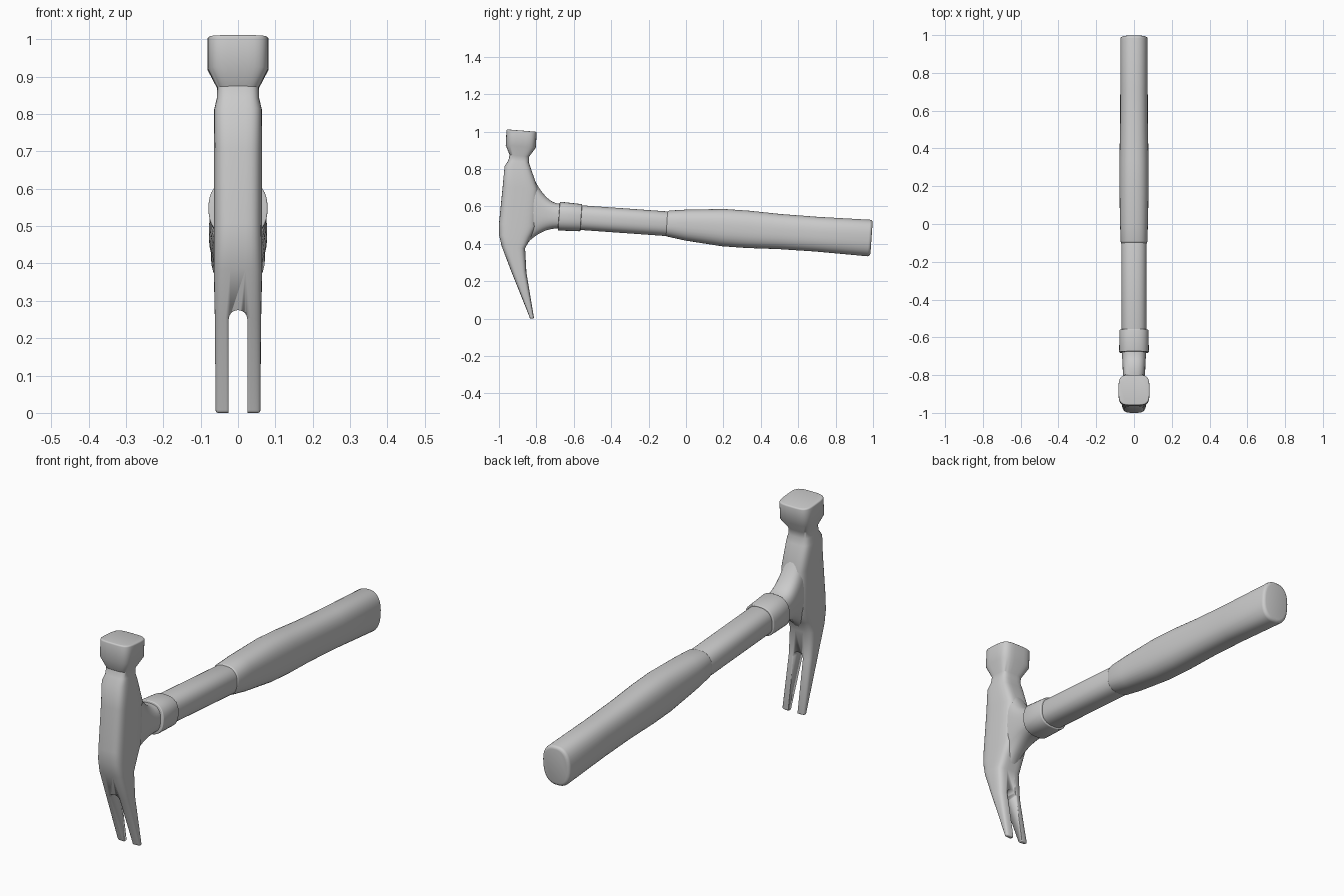
import bpy, bmesh, math

cube = bpy.data.objects.get("Cube")
if cube:
    bpy.data.objects.remove(cube, do_unlink=True)


def finish(bm, name):
    bmesh.ops.recalc_face_normals(bm, faces=bm.faces)
    mesh = bpy.data.meshes.new(name)
    bm.to_mesh(mesh)
    bm.free()
    obj = bpy.data.objects.new(name, mesh)
    bpy.context.collection.objects.link(obj)
    bpy.ops.object.select_all(action='DESELECT')
    obj.select_set(True)
    bpy.context.view_layer.objects.active = obj
    bpy.ops.object.shade_smooth_by_angle(angle=math.radians(35))
    return obj


def rounded_end(section, radius, direction):
    """Replace an end section by a quarter-round edge, listed inside to outside."""
    position, centre, depth, width = section
    rings = []
    for step in range(4):
        angle = step / 3 * math.pi / 2
        inset = radius * (1 - math.cos(angle))
        back = radius * (1 - math.sin(angle))
        rings.append((position - direction * back, centre, depth - inset, width - inset))
    return rings


def superellipse(angle, power):
    def bend(value):
        return math.copysign(abs(value) ** (2 / power), value)
    return bend(math.cos(angle)), bend(math.sin(angle))


def loft(name, sections, power, slant, upright=False, radius=0.004, sides=32):
    """Skin sections of (position, centre, half depth, half width) along y, or z if upright."""
    first, *middle, last = sections
    sections = rounded_end(first, radius, -1)[::-1] + middle + rounded_end(last, radius, 1)
    bm = bmesh.new()
    rings = []
    for position, centre, depth, width in sections:
        ring = []
        for i in range(sides):
            across, up = superellipse(math.tau * (i + 0.5) / sides, power)
            along = position + slant * depth * up
            offset = centre + depth * up
            place = (offset, along) if upright else (along, offset)
            ring.append(bm.verts.new((width * across, *place)))
        rings.append(ring)
    for lower, upper in zip(rings, rings[1:]):
        for i in range(sides):
            bm.faces.new((lower[i - 1], lower[i], upper[i], upper[i - 1]))
    bm.faces.new(rings[0])
    bm.faces.new(rings[-1])
    return finish(bm, name)


def handle_centre(y):
    return 0.5 - 0.07 * y


def handle_part(name, stations, radius=0.004):
    """Loft (y, half height, half width) stations along the sloping handle line."""
    sections = [(y, handle_centre(y), height, width) for y, height, width in stations]
    return loft(name, sections, power=2.5, slant=0.07, radius=radius)


# Head from claw tips to striking face: height, front, back, half width
head_profile = [
    (0, -0.837, -0.813, 0.06),
    (0.25, -0.935, -0.853, 0.062),
    (0.38, -0.985, -0.86, 0.065),
    (0.44, -1, -0.83, 0.065),
    (0.5, -1, -0.8, 0.065),
    (0.7, -0.98, -0.79, 0.065),
    (0.81, -0.97, -0.83, 0.064),
    (0.84, -0.95, -0.84, 0.057),
    (0.87, -0.943, -0.838, 0.056),
    (0.92, -0.964, -0.803, 0.082),
    (1.005, -0.96, -0.798, 0.082),
]
head = loft("head", [(z, (front + back) / 2, (back - front) / 2, width)
                     for z, front, back, width in head_profile],
            power=4, slant=-0.08, upright=True, radius=0.007)

# Slot between the claws, with a rounded upper end
slot, slot_top = 0.025, 0.25
bm = bmesh.new()
outline = [(-slot, -slot_top), (slot, -slot_top)]
for i in range(13):
    angle = math.pi * i / 12
    outline.append((slot * math.cos(angle), slot_top + slot * math.sin(angle)))
face = bm.faces.new([bm.verts.new((x, -1.1, z)) for x, z in outline])
side = bmesh.ops.extrude_face_region(bm, geom=[face])
moved = [v for v in side["geom"] if isinstance(v, bmesh.types.BMVert)]
bmesh.ops.translate(bm, vec=(0, 0.4, 0), verts=moved)
cutter = finish(bm, "slot_cutter")
cutter.hide_render = True
cut = head.modifiers.new("Slot", 'BOOLEAN')
cut.operation, cut.object, cut.solver = 'DIFFERENCE', cutter, 'EXACT'
bpy.context.view_layer.objects.active = head
bpy.ops.object.modifier_apply(modifier=cut.name)
bpy.data.objects.remove(cutter, do_unlink=True)

# Flared socket: spreads in a parabola towards the head, further above than below
collar_front, collar_back, flare_length = -0.68, -0.56, 0.17
socket = []
for step in range(10, -2, -1):
    spread = max(step, 0) / 10
    y = collar_front - flare_length * step / 10
    rise, drop = 0.2 * spread ** 2, 0.09 * spread ** 2
    socket.append((y, handle_centre(y) + (rise - drop) / 2,
                   0.067 + (rise + drop) / 2, 0.064 - 0.008 * spread))
loft("head_socket", socket, power=2.6, slant=0)

# Collar and shaft
handle_part("collar", [(collar_front, 0.077, 0.079), (collar_back, 0.073, 0.077)])
handle_part("shaft", [(collar_front + 0.02, 0.066, 0.067), (-0.08, 0.066, 0.067)])

# Swelling grip with a rounded butt
handle_part("grip", [
    (-0.108, 0.07, 0.071),
    (0, 0.083, 0.074),
    (0.2, 0.1, 0.078),
    (0.33, 0.1, 0.078),
    (0.5, 0.094, 0.074),
    (0.7, 0.093, 0.073),
    (0.992, 0.098, 0.073),
], radius=0.015)
